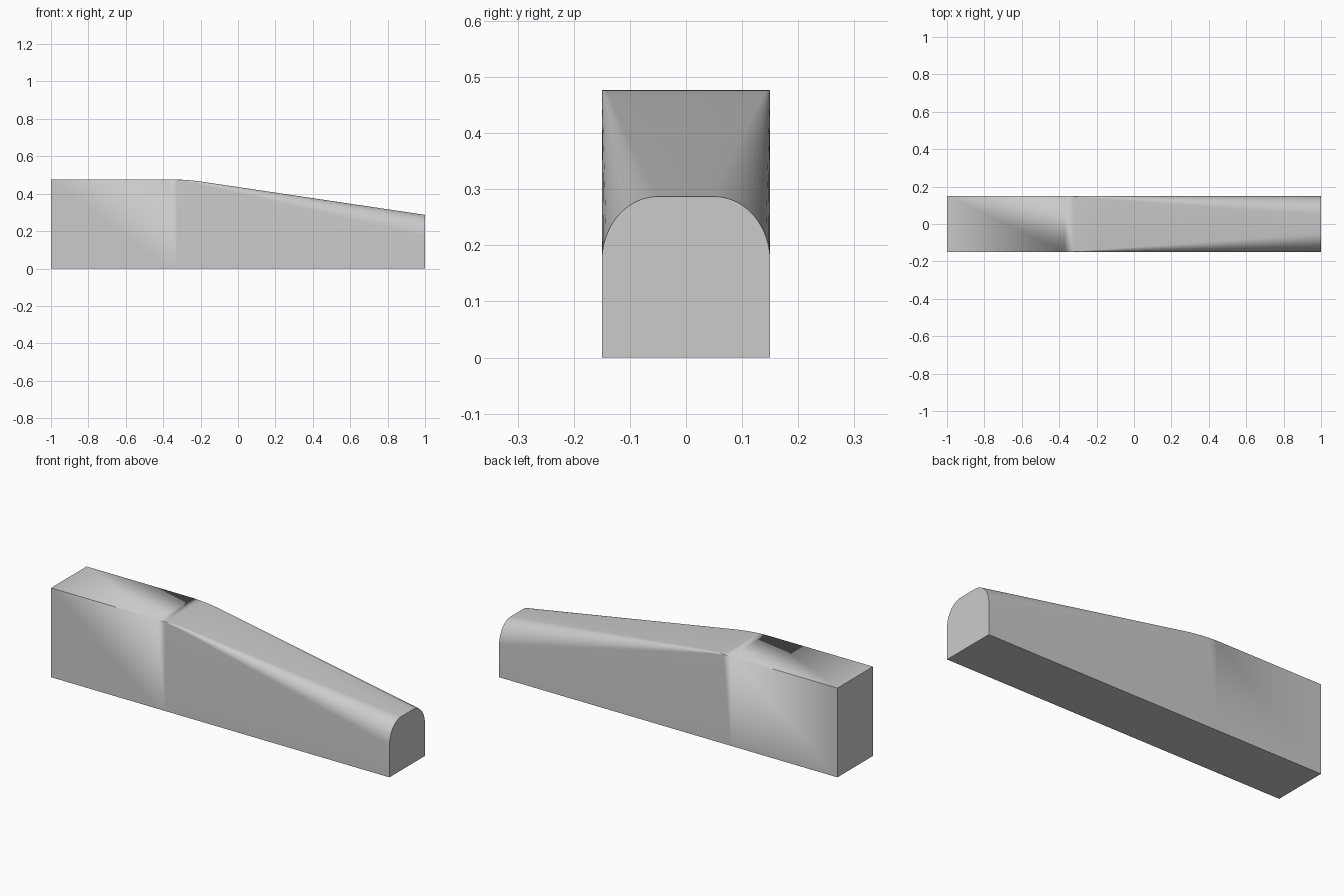
import bpy, bmesh, math

if "Cube" in bpy.data.objects:
    bpy.data.objects.remove(bpy.data.objects["Cube"], do_unlink=True)

HALF_W, TOP, END_TOP = 0.15, 0.477, 0.287
START, BREAK, BLEND_END = -0.37, -0.28, -0.19
ROUND_Y, ROUND_Z, STEPS = 0.10, 0.115, 12
SLOPE = (TOP - END_TOP) / (1 - BREAK)


def top_height(x):
    # flat top, short curved blend, then straight slope
    if x <= START:
        return TOP
    if x < BLEND_END:
        return TOP - SLOPE * (x - START) ** 2 / (2 * (BLEND_END - START))
    return TOP - SLOPE * (x - BREAK)


def section(x):
    # upright outline whose upper corners grow rounder towards the low end
    t = max(0.0, (x - START) / (1 - START))
    ry, rz, z = ROUND_Y * t, ROUND_Z * t, top_height(x)
    arc = []
    for i in range(STEPS + 1):
        a = math.pi / 2 * i / STEPS
        arc.append((HALF_W - ry + ry * math.cos(a), z - rz + rz * math.sin(a)))
    right = [(HALF_W, 0)] + arc
    left = [(-y, h) for y, h in reversed(right)]
    return [(x, y, h) for y, h in right + left]


# Tapered block lofted through its sections
blend = [START + (BLEND_END - START) * i / 4 for i in range(5)]
bm = bmesh.new()
rings = [[bm.verts.new(p) for p in section(x)] for x in [-1] + blend + [1]]
for a, b in zip(rings, rings[1:]):
    for i in range(len(a)):
        j = (i + 1) % len(a)
        bm.faces.new((a[i], a[j], b[j], b[i]))
bm.faces.new(rings[0])
bm.faces.new(rings[-1])
bmesh.ops.remove_doubles(bm, verts=bm.verts, dist=0.00005)
bmesh.ops.recalc_face_normals(bm, faces=bm.faces)

mesh = bpy.data.meshes.new("tapered_block")
bm.to_mesh(mesh)
bm.free()
block = bpy.data.objects.new("tapered_block", mesh)
bpy.context.collection.objects.link(block)

# Plain grey
grey = bpy.data.materials.new("light_grey")
grey.use_nodes = True
color = (0.6, 0.6, 0.6, 1)
grey.diffuse_color = color
grey.node_tree.nodes["Principled BSDF"].inputs["Base Color"].default_value = color
mesh.materials.append(grey)

# Smooth rounded shoulders with crisp edges
bpy.ops.object.select_all(action="DESELECT")
block.select_set(True)
bpy.context.view_layer.objects.active = block
bpy.ops.object.shade_smooth_by_angle(angle=math.radians(30))
